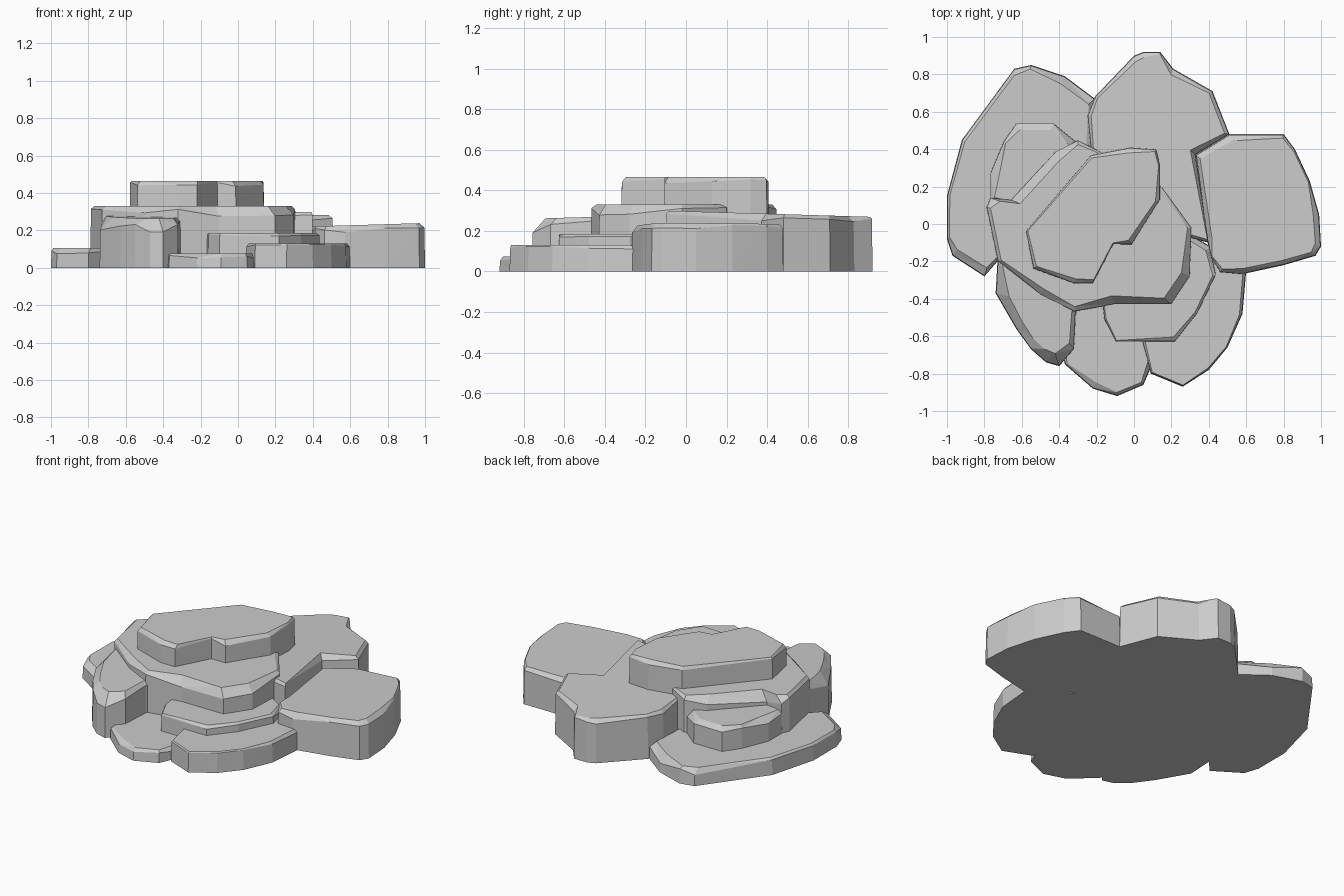
import bpy, bmesh, random
from mathutils import Vector

random.seed(7)

default_cube = bpy.data.objects.get("Cube")
if default_cube:
    bpy.data.objects.remove(default_cube, do_unlink=True)

# One plain stone colour
stone = bpy.data.materials.new("grey stone")
stone.use_nodes = True
stone_colour = (0.6, 0.6, 0.6, 1)
stone.diffuse_color = stone_colour
stone.node_tree.nodes["Principled BSDF"].inputs["Base Color"].default_value = stone_colour


def rock_slab(name, outline, top, chip=0.03, slope=(0, 0), base=0):
    """Flat-topped rock with vertical sides and an unevenly chipped rim.

    The outline is given in hundredths of a unit, seen from above."""
    points = [Vector((x, y)) / 100 for x, y in outline]
    centre = sum(points, Vector((0, 0))) / len(points)
    tilt = Vector(slope)
    mesh = bmesh.new()
    foot, shoulder, rim = [], [], []
    for point in points:
        inward = (centre - point).normalized()
        size = chip * random.uniform(0.3, 1.3)
        inner = point + inward * size
        height = top + tilt.dot(point - centre)
        drop = size * random.uniform(0.5, 1.1)
        foot.append(mesh.verts.new((*point, base)))
        shoulder.append(mesh.verts.new((*(point + inward * 0.004), height - drop)))
        rim.append(mesh.verts.new((*inner, top + tilt.dot(inner - centre))))
    # Side walls and chipped band
    sides = []
    for lower, upper in ((foot, shoulder), (shoulder, rim)):
        for i in range(len(points)):
            j = (i + 1) % len(points)
            sides.append(mesh.faces.new((lower[i], lower[j], upper[j], upper[i])))
    mesh.faces.new(rim)
    mesh.faces.new(foot[::-1])
    bmesh.ops.triangulate(mesh, faces=sides)
    bmesh.ops.recalc_face_normals(mesh, faces=mesh.faces[:])
    data = bpy.data.meshes.new(name)
    mesh.to_mesh(data)
    mesh.free()
    data.materials.append(stone)
    rock = bpy.data.objects.new(name, data)
    bpy.context.collection.objects.link(rock)
    return rock


# Outer ring of ground rocks
rock_slab("back_right_low_rock",
          [(-73, -20), (-80, -28), (-97, -17), (-100, -8), (-100, 15), (-92, 45),
           (-64, 83), (-55, 85), (-37, 79), (-21, 67), (-20, 30), (-40, 0)],
          top=0.105, chip=0.05)
rock_slab("back_rock",
          [(-23, 38), (-25, 58), (-21, 68), (0, 90), (5, 92), (14, 92), (21, 83),
           (42, 71), (51, 48), (33, 37), (40, -10), (0, 0)],
          top=0.28, chip=0.035, slope=(0, -0.03))
rock_slab("left_rock",
          [(33, 37), (51, 48), (80, 48), (86, 40), (94, 23), (99, 5), (100, -12),
           (97, -17), (80, -22), (57, -27), (46, -26), (41, -18), (39, -8)],
          top=0.23, chip=0.03, slope=(0.03, 0))
rock_slab("front_left_low_rock",
          [(60, -25), (58, -48), (50, -66), (40, -78), (26, -87), (9, -80),
           (4, -62), (10, -30), (40, -15)],
          top=0.13, chip=0.025)
rock_slab("front_low_rock",
          [(12, -70), (5, -86), (-9, -92), (-22, -88), (-37, -75), (-42, -50),
           (-10, -30), (15, -40)],
          top=0.075, chip=0.03)
rock_slab("front_right_rock",
          [(-73, -20), (-74, -37), (-63, -56), (-55, -67), (-47, -74), (-40, -76),
           (-32, -67), (-31, -48), (-25, -30), (-45, 0), (-70, 5)],
          top=0.27, chip=0.06, slope=(0, 0.03))

# Middle ledges
rock_slab("front_ledge",
          [(-17, -42), (-16, -51), (-10, -63), (22, -63), (34, -48), (44, -27),
           (41, -12), (20, 0), (-10, -20)],
          top=0.185, chip=0.03)
rock_slab("back_right_ledge",
          [(-77, 12), (-77, 27), (-70, 44), (-63, 54), (-43, 54), (-32, 45),
           (-20, 30), (-40, 5)],
          top=0.25, chip=0.05)

# Upper tier and crown
rock_slab("middle_tier",
          [(-73, -20), (-50, -38), (-32, -47), (-10, -43), (20, -43), (30, -28),
           (31, -2), (15, 20), (-20, 40), (-30, 45), (-42, 39), (-66, 13),
           (-77, 14), (-79, 9)],
          top=0.33, chip=0.045)
rock_slab("crown_rock",
          [(-58, -4), (-54, -24), (-32, -32), (-22, -32), (-11, -11), (-1, -11),
           (14, 13), (14, 32), (12, 40), (-2, 41), (-23, 37)],
          top=0.465, chip=0.025, base=0.2)
